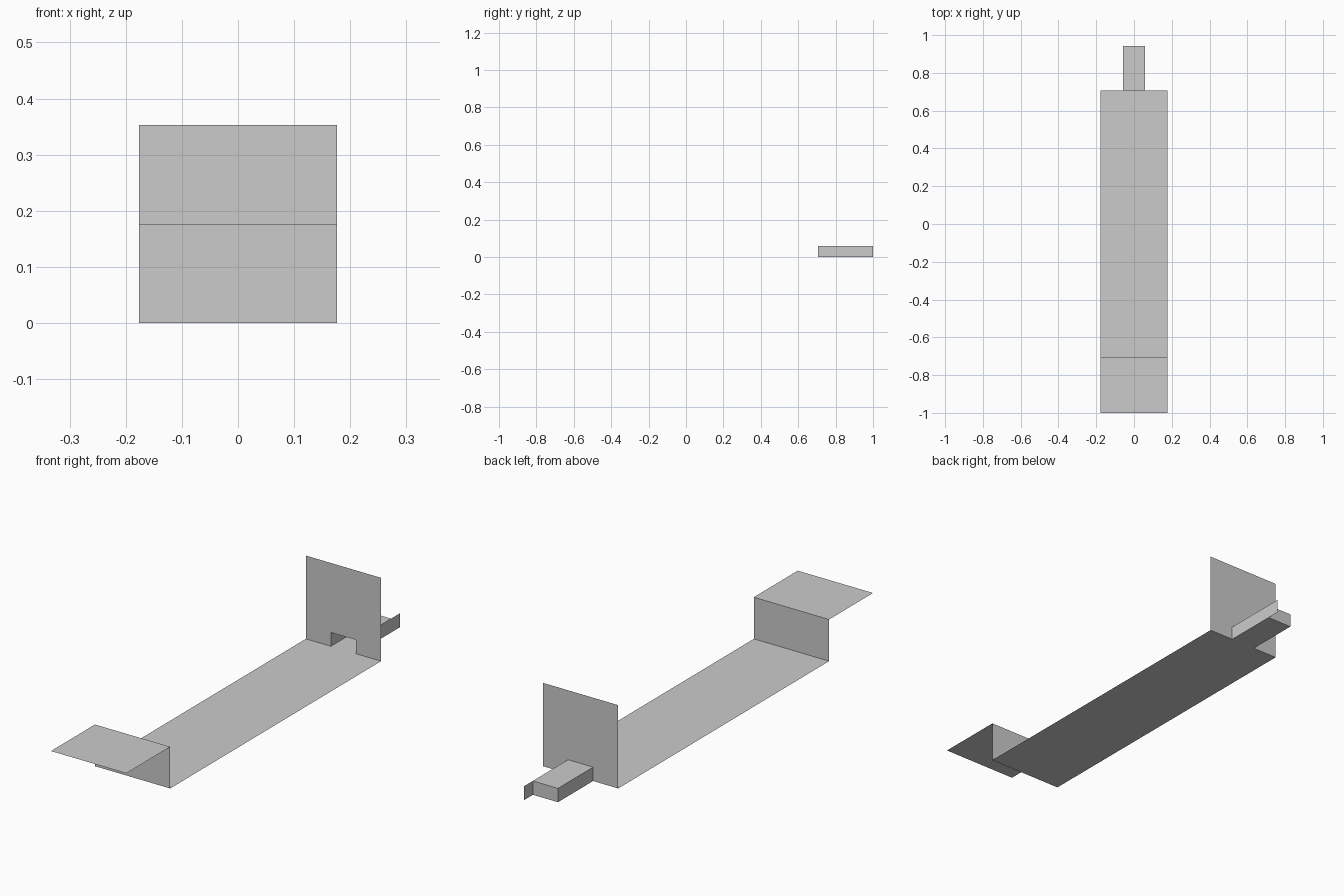
import bpy, bmesh

if "Cube" in bpy.data.objects:
    bpy.data.objects.remove(bpy.data.objects["Cube"])

U = 2 / 34  # module: the whole length is 34 units


def sheet(name, *polys):
    """Open sheet-metal part from flat polygons given in module units."""
    bm = bmesh.new()
    for pts in polys:
        bm.faces.new([bm.verts.new((x * U, y * U, z * U)) for x, y, z in pts])
    bmesh.ops.remove_doubles(bm, verts=bm.verts, dist=1e-5)
    me = bpy.data.meshes.new(name)
    bm.to_mesh(me)
    bm.free()
    ob = bpy.data.objects.new(name, me)
    bpy.context.collection.objects.link(ob)
    return ob


def strip(name, profile, hw):
    """Sweep a (y, z) profile across the width -hw..hw."""
    return sheet(name, *[[(-hw, *a), (hw, *a), (hw, *b), (-hw, *b)]
                         for a, b in zip(profile, profile[1:])])


# Raised front shelf, riser and long floor
strip("shelf_and_floor", [(-17, 3), (-12, 3), (-12, 0), (12, 0)], 3)

# Back wall with a notch at the bottom centre
outline = [(-3, 0), (-1, 0), (-1, 1), (1, 1), (1, 0), (3, 0), (3, 6), (-3, 6)]
sheet("back_wall", [(x, 12, z) for x, z in outline])

# Hollow tongue behind the notch: bottom, end cap and top
strip("tongue", [(12, 0), (16, 0), (16, 1), (12, 1)], 1)

# Tongue sides; the right one runs on past the end cap
for name, x, end in (("tongue_left_side", -1, 16), ("tongue_right_side", 1, 17)):
    pts = [(x, 12, 0), (x, end, 0), (x, end, 1), (x, 12, 1)]
    sheet(name, pts if x > 0 else pts[::-1])
